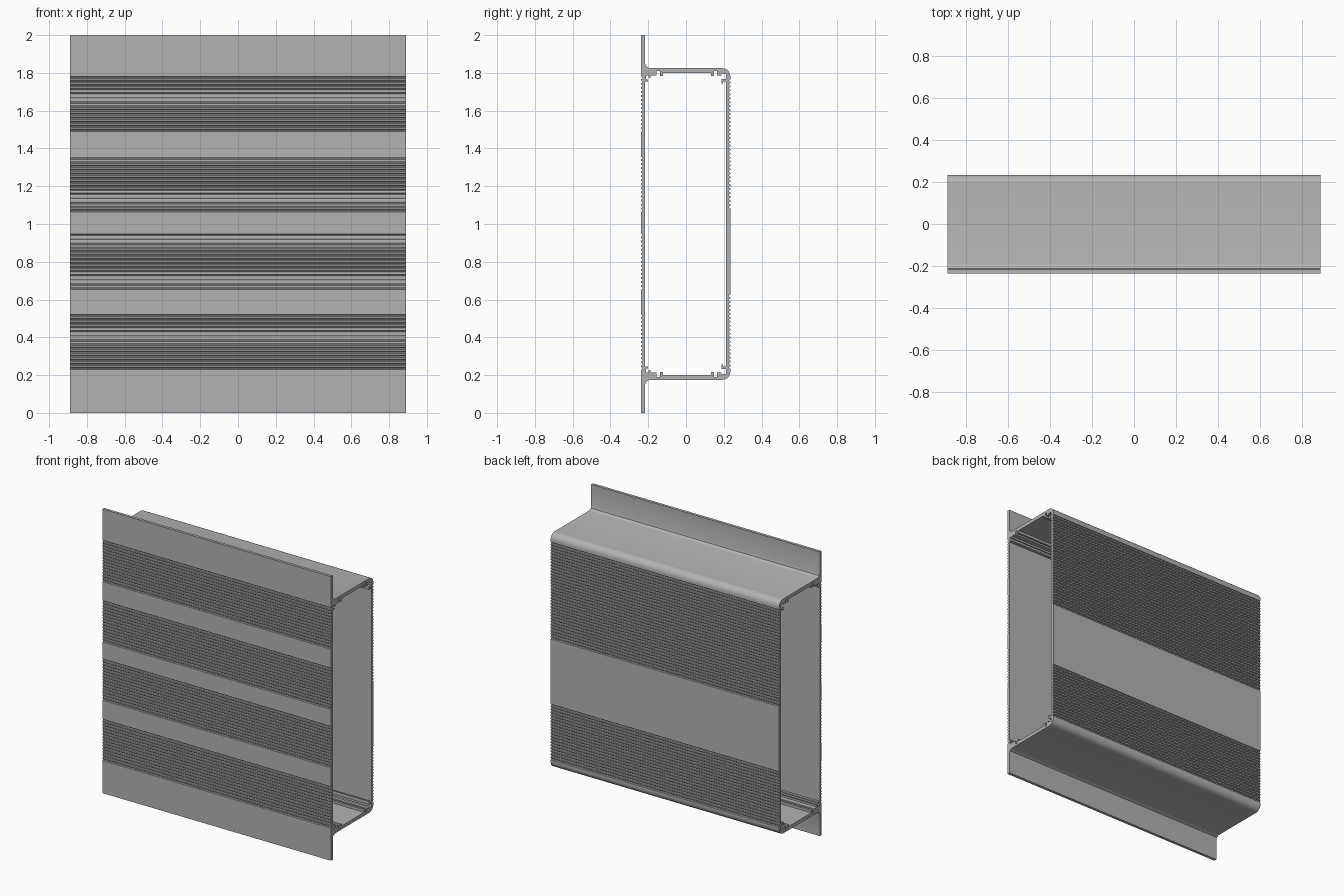
import bpy, bmesh, math
from mathutils import Matrix

if "Cube" in bpy.data.objects:
    bpy.data.objects.remove(bpy.data.objects["Cube"], do_unlink=True)

HALF_LENGTH = 0.89
FRONT, FRONT_IN = -0.237, -0.217
BACK, BACK_IN = 0.235, 0.212
PITCH = 0.0212


def flip(points):
    """Mirror profile points top to bottom, keeping the path direction."""
    return [(y, 2 - z) for y, z in reversed(points)]


def grooves(y, inward, low, high):
    """Row of rounded grooves running upward along a wall face."""
    count = round((high - low) / PITCH)
    step = (high - low) / count
    points = []
    for i in range(count):
        mid = low + (i + 0.5) * step
        for k in range(5):
            a = math.pi * k / 4
            points.append((y + inward * 0.008 * math.sin(a),
                           mid - 0.0065 * math.cos(a)))
    return points


# Outer outline: lower flange, floor and rounded rear corner, mirrored above
lower = [(FRONT, 0), (FRONT_IN, 0), (FRONT_IN, 0.150), (-0.212, 0.165),
         (-0.197, 0.173), (-0.19, 0.175)]
radius = 0.045
for k in range(9):
    a = math.pi / 2 * k / 8
    lower.append((BACK - radius + radius * math.sin(a),
                  0.175 + radius - radius * math.cos(a)))

rear = grooves(BACK, -1, 0.23, 0.63) + grooves(BACK, -1, 1.08, 1.77)
front = []
for low in (0.225, 0.65, 1.06, 1.485):
    front += grooves(FRONT, 1, low, low + 0.30)
outer = lower + rear + flip(lower) + front[::-1]

# Inner outline: board slots, ribs and clip hooks along the roof, mirrored below
roof = [(FRONT_IN, 1.755), (-0.200, 1.755), (-0.200, 1.764), (-0.212, 1.766),
        (-0.212, 1.785), (-0.200, 1.785), (-0.196, 1.772), (-0.188, 1.772),
        (-0.188, 1.785), (-0.155, 1.785), (-0.155, 1.810), (-0.137, 1.810),
        (-0.137, 1.783), (-0.122, 1.783), (-0.122, 1.800), (0.132, 1.800),
        (0.132, 1.783), (0.147, 1.783), (0.147, 1.810), (0.165, 1.810),
        (0.165, 1.785), (0.187, 1.785), (0.187, 1.793), (BACK_IN, 1.793),
        (BACK_IN, 1.768), (0.187, 1.768), (0.187, 1.745), (0.197, 1.745),
        (0.197, 1.755), (BACK_IN, 1.755)]
inner = roof + flip(roof)

# Extrude the hollow section along the length
curve = bpy.data.curves.new("section", "CURVE")
curve.dimensions = "2D"
curve.fill_mode = "BOTH"
curve.extrude = HALF_LENGTH
for outline in (outer, inner):
    spline = curve.splines.new("POLY")
    spline.points.add(len(outline) - 1)
    for p, (y, z) in zip(spline.points, outline):
        p.co = (y, z, 0, 1)
    spline.use_cyclic_u = True
helper = bpy.data.objects.new("section", curve)
bpy.context.collection.objects.link(helper)
graph = bpy.context.evaluated_depsgraph_get()
mesh = bpy.data.meshes.new_from_object(helper.evaluated_get(graph))
bpy.data.objects.remove(helper, do_unlink=True)

# Stand the section upright and clean the shell
mesh.transform(Matrix(((0, 0, 1, 0), (1, 0, 0, 0), (0, 1, 0, 0), (0, 0, 0, 1))))
bm = bmesh.new()
bm.from_mesh(mesh)
bmesh.ops.remove_doubles(bm, verts=bm.verts, dist=0.0001)
bmesh.ops.recalc_face_normals(bm, faces=bm.faces)
bm.to_mesh(mesh)
bm.free()

housing = bpy.data.objects.new("extruded_housing", mesh)
bpy.context.collection.objects.link(housing)

# Plain grey metal
grey = bpy.data.materials.new("grey aluminium")
grey.use_nodes = True
colour = (0.45, 0.45, 0.45, 1)
grey.diffuse_color = colour
grey.node_tree.nodes["Principled BSDF"].inputs["Base Color"].default_value = colour
mesh.materials.clear()
mesh.materials.append(grey)

bpy.ops.object.select_all(action="DESELECT")
housing.select_set(True)
bpy.context.view_layer.objects.active = housing
bpy.ops.object.shade_smooth_by_angle(angle=math.radians(30))
